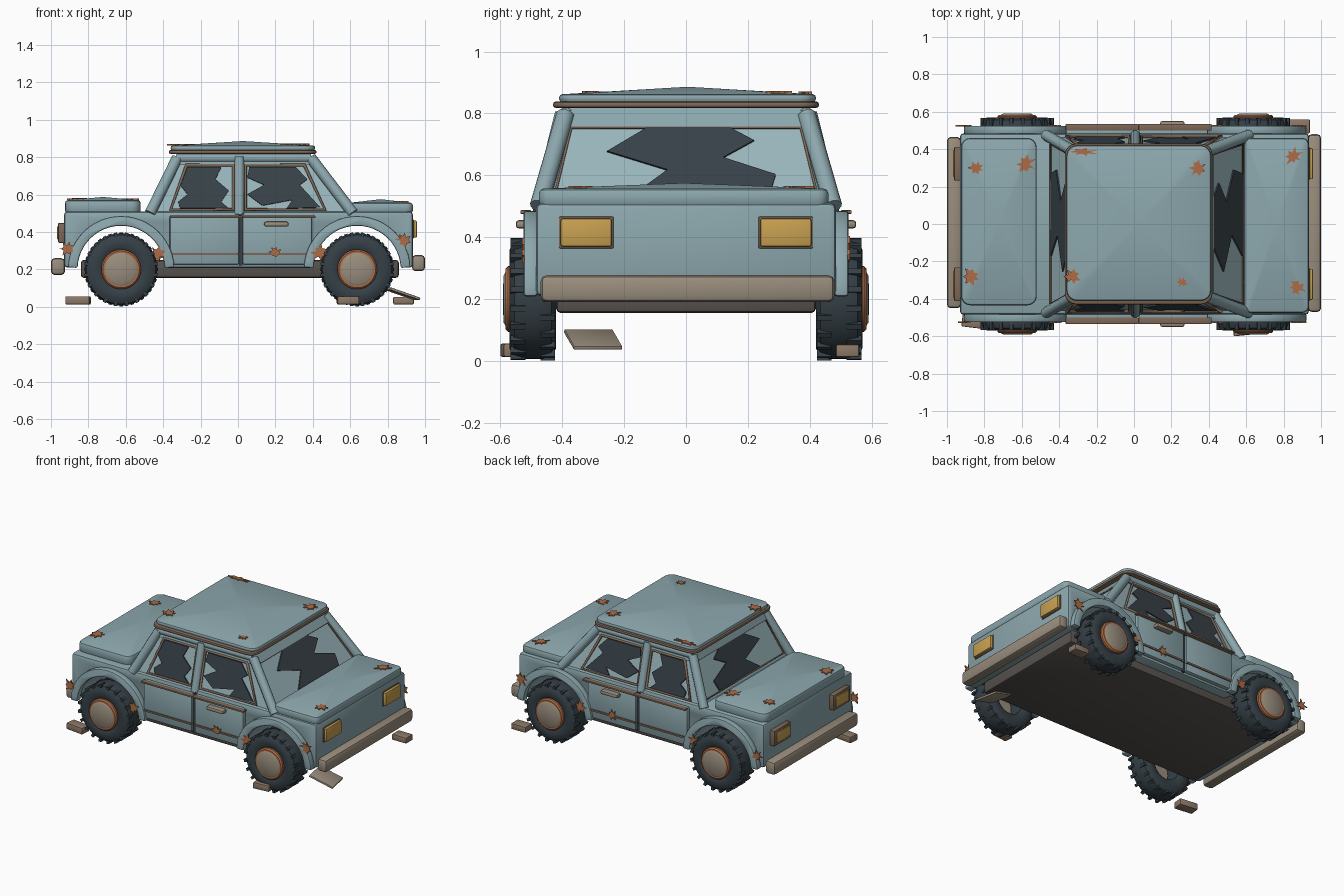
import bpy, bmesh, math, random
from mathutils import Vector, Matrix, Euler

if "Cube" in bpy.data.objects:
    bpy.data.objects.remove(bpy.data.objects["Cube"])

random.seed(4)


def material(name, r, g, b):
    m = bpy.data.materials.new(name)
    m.diffuse_color = [(c / 255) ** 2.2 for c in (r, g, b)] + [1]
    m.use_nodes = True
    m.node_tree.nodes["Principled BSDF"].inputs["Base Color"].default_value = m.diffuse_color
    return m


PAINT = material("faded_blue_paint", 139, 166, 172)
GLASS = material("pale_glass", 152, 180, 186)
HOLE = material("dark_interior", 58, 67, 73)
TIRE = material("rubber", 56, 66, 72)
METAL = material("dull_metal", 152, 140, 124)
TRIM = material("brown_trim", 125, 104, 88)
RUST = material("rust", 172, 108, 72)
LAMP = material("amber_lamp", 200, 160, 82)
UNDER = material("underbody_grey", 88, 84, 80)
BRICK = material("rubble_brown", 140, 120, 103)


def finish(name, bm, mat, bevel=0.0, seg=2, limit=40):
    if bevel:
        bm.normal_update()
        edges = [e for e in bm.edges if len(e.link_faces) == 2
                 and e.calc_face_angle(0) > math.radians(limit)]
        bmesh.ops.bevel(bm, geom=edges, offset=bevel, segments=seg, affect='EDGES', profile=0.5)
    bmesh.ops.recalc_face_normals(bm, faces=bm.faces)
    me = bpy.data.meshes.new(name)
    bm.to_mesh(me)
    bm.free()
    me.materials.append(mat)
    ob = bpy.data.objects.new(name, me)
    bpy.context.collection.objects.link(ob)
    return ob


def box(name, x, y, z, mat, bevel=0.0, rot=(0, 0, 0)):
    """Box from (min, max) ranges, optionally bevelled and turned about its middle."""
    bm = bmesh.new()
    size = [r[1] - r[0] for r in (x, y, z)]
    mid = [(r[0] + r[1]) / 2 for r in (x, y, z)]
    bmesh.ops.create_cube(bm, size=1, matrix=Matrix.Diagonal((*size, 1)))
    ob = finish(name, bm, mat, bevel)
    ob.data.transform(Matrix.Translation(mid) @ Euler(rot).to_matrix().to_4x4())
    return ob


def plate(name, pts, push, mat, bevel=0.0):
    """Flat outline extruded along the vector push."""
    bm = bmesh.new()
    f = bm.faces.new([bm.verts.new(p) for p in pts])
    new = bmesh.ops.extrude_face_region(bm, geom=[f], use_keep_orig=True)
    bmesh.ops.translate(bm, vec=Vector(push),
                        verts=[v for v in new['geom'] if isinstance(v, bmesh.types.BMVert)])
    return finish(name, bm, mat, bevel)


def tube(name, pts, r, mat, cyclic=False):
    cu = bpy.data.curves.new(name, 'CURVE')
    cu.dimensions = '3D'
    cu.bevel_depth, cu.bevel_resolution, cu.use_fill_caps = r, 3, True
    sp = cu.splines.new('POLY')
    sp.points.add(len(pts) - 1)
    for p, c in zip(sp.points, pts):
        p.co = (*c, 1)
    sp.use_cyclic_u = cyclic
    cu.materials.append(mat)
    ob = bpy.data.objects.new(name, cu)
    bpy.context.collection.objects.link(ob)


def lathe(name, profile, x, s, y, z, mat, n=40):
    """Spin a closed (radius, offset) profile about a sideways axle."""
    bm = bmesh.new()
    rings = [[bm.verts.new((x + r * math.cos(a), s * (y + o), z + r * math.sin(a)))
              for r, o in profile] for a in [math.tau * i / n for i in range(n)]]
    m = len(profile)
    for i in range(n):
        a, b = rings[i], rings[(i + 1) % n]
        for j in range(m):
            bm.faces.new((a[j], a[(j + 1) % m], b[(j + 1) % m], b[j]))
    bmesh.ops.remove_doubles(bm, verts=bm.verts, dist=1e-5)
    return finish(name, bm, mat)


def lid(name, x, y, z, peak, mat, corner=0.05):
    """Rounded rectangular slab with a shallow peaked top."""
    outline = []
    for i, (sx, sy) in enumerate(((1, 1), (0, 1), (0, 0), (1, 0))):
        cx = x[sx] + (corner if sx == 0 else -corner)
        cy = y[sy] + (corner if sy == 0 else -corner)
        for k in range(5):
            a = math.pi / 2 * (i + k / 4)
            outline.append((cx + corner * math.cos(a), cy + corner * math.sin(a), z[0]))
    ob = plate(name, outline, (0, 0, z[1] - z[0]), mat, min(0.015, (z[1] - z[0]) * 0.4))
    bm = bmesh.new()
    bm.from_mesh(ob.data)
    top = max(bm.faces, key=lambda f: f.calc_center_median().z)
    mid = bmesh.ops.poke(bm, faces=[top])['verts'][0]
    mid.co.z = peak
    bm.to_mesh(ob.data)
    bm.free()


def rust(mid, axis, r, stretch=1.0):
    """Thin ragged patch facing up ('z') or sideways ('y')."""
    pts = []
    for i in range(14):
        a = math.tau * i / 14
        q = r * (random.uniform(0.75, 1.15) if i % 2 else random.uniform(0.35, 0.65))
        u, v = q * math.cos(a), q * math.sin(a) * stretch
        pts.append(Vector(mid) + (Vector((u, v, -.004)) if axis == 'z' else Vector((u, -.004, v))))
    plate("rust_patch", pts, (0, 0, .009) if axis == 'z' else (0, .008, 0), RUST)


# lower body with wheel arches cut through its outline
AXLES, HUB_Z = (-0.625, 0.637), 0.2


def arc(cx, r, a0, a1, n=18):
    return [(cx + r * math.cos(math.radians(a0 + (a1 - a0) * i / n)),
             HUB_Z + r * math.sin(math.radians(a0 + (a1 - a0) * i / n))) for i in range(n + 1)]


side = [(-.93, .21)] + arc(AXLES[0], .235, 178, 2) + arc(AXLES[1], .235, 178, 2)
side += [(.935, .21), (.935, .51), (-.93, .51)]
plate("lower_body", [(x, -.485, z) for x, z in side], (0, .97, 0), PAINT, .018)
box("underbody", (-.84, .86), (-.42, .42), (.155, .25), UNDER, .015)

# rear lid and front lid, and the roof
lid("left_lid", (-.925, -.52), (-.435, .46), (.5, .57), .587, PAINT)
lid("right_lid", (.59, .935), (-.475, .46), (.5, .557), .575, PAINT, .035)
lid("roof_trim", (-.37, .42), (-.43, .43), (.818, .838), .838, TRIM, .06)
lid("roof", (-.36, .412), (-.41, .42), (.836, .862), .886, PAINT, .055)

# cabin: sloping glass shell
Z0, Z1 = .5, .8


def lerp(a, b, z):
    return a + (b - a) * (z - Z0) / (Z1 - Z0)


def wall(z):
    return lerp(.465, .388, z)


def end(z, s):
    return lerp(.6, .385, z) if s > 0 else lerp(-.455, -.322, z)


def shell(name, za, zb, grow, mat):
    bm = bmesh.new()
    r = [[bm.verts.new((end(z, sx) + sx * grow, sy * (wall(z) + grow), z))
          for sx, sy in ((-1, -1), (1, -1), (1, 1), (-1, 1))] for z in (za, zb)]
    for i in range(4):
        j = (i + 1) % 4
        bm.faces.new((r[0][i], r[0][j], r[1][j], r[1][i]))
    bm.faces.new(r[0])
    bm.faces.new(r[1])
    finish(name, bm, mat)


shell("cabin_glass", .49, .81, 0, GLASS)
shell("cabin_header", .758, .825, .012, PAINT)

# broken openings in the end windows
BREAK = [(-.12, .755), (.135, .755), (.22, .71), (.12, .655), (.29, .6), (.27, .535),
         (-.17, .535), (-.06, .615), (-.255, .675)]
for s in (-1, 1):
    plate("broken_end_window", [(end(z, s), y, z) for y, z in BREAK], (s * .007, 0, .004), HOLE)
    tube("end_window_trim", [(end(z, s) + s * .004, y * wall(z) * .93, z) for y, z in
                             ((-1, .53), (1, .53), (1, .755), (-1, .755))], .006, TRIM, True)

# side details, repeated on both sides
PANES = (((-.36, .52), (-.025, .52), (-.025, .757), (-.275, .757)),
         ((.04, .52), (.465, .52), (.355, .757), (.04, .757)))
CRACKS = (((-.27, .745), (-.09, .745), (-.12, .68), (-.05, .62), (-.09, .56), (-.05, .525),
           (-.31, .525), (-.32, .56), (-.27, .6), (-.31, .65)),
          ((.06, .745), (.31, .745), (.37, .68), (.33, .65), (.44, .53), (.26, .525),
           (.29, .57), (.13, .54), (.05, .6), (.14, .65), (.05, .69)))
for s in (-1, 1):
    for pane, crack, dx in zip(PANES, CRACKS, ((-.365, .005), (.025, .395))):
        tube("window_frame", [(x, s * (wall(z) + .008), z) for x, z in pane], .01, TRIM, True)
        plate("broken_side_window", [(x, s * wall(z), z) for x, z in crack],
              (0, s * .008, .002), HOLE)
        box("door", dx, sorted((s * .47, s * .51)), (.225, .485), PAINT, .01)
        box("door_sill_trim", dx, sorted((s * .5, s * .517)), (.276, .288), TRIM)
        box("door_top_trim", (dx[0], dx[1] + .02), sorted((s * .5, s * .535)), (.475, .487), TRIM, .003)
    box("door_gap", (.005, .025), sorted((s * .48, s * .495)), (.22, .5), HOLE)
    box("door_handle", (.14, .27), sorted((s * .505, s * .55)), (.428, .455), METAL, .01)
    tube("middle_pillar", [(.007, s * .475, .49), (.007, s * .398, .8)], .027, PAINT)
    tube("left_pillar", [(-.47, s * .475, .5), (-.325, s * .39, .795)], .03, PAINT)
    tube("right_pillar", [(.615, s * .475, .5), (.39, s * .39, .795)], .03, PAINT)
    tube("roof_rail", [(-.33, s * .39, .795), (.39, s * .39, .795)], .025, PAINT)

    # wheels and arches
    for cx in AXLES:
        ring = arc(cx, .285, 2, 178, 24) + arc(cx, .233, 178, 2, 24)
        plate("wheel_arch", [(x, s * .48, z) for x, z in ring], (0, s * .045, 0), PAINT, .008)
        lathe("tire", [(.095, -.06), (.12, -.075), (.16, -.075), (.185, -.06), (.194, -.03),
                       (.194, .03), (.185, .06), (.16, .075), (.12, .075), (.095, .06)],
              cx, s, .495, HUB_Z, TIRE)
        lathe("rusty_rim", [(.082, .04), (.106, .04), (.106, .08), (.098, .088), (.082, .088)],
              cx, s, .495, HUB_Z, RUST)
        lathe("hub_cap", [(0, .03), (.088, .03), (.088, .088), (.075, .095), (0, .097)],
              cx, s, .495, HUB_Z, METAL)
        for i in range(20):
            for o in (-.048, .048):
                a = math.tau * (i + (.5 if o > 0 else 0)) / 20
                t = box("tire_tread", (-.009, .009), (-.024, .024), (.176, .198), TIRE)
                t.data.transform(Matrix.Translation((cx, s * (.495 + o), HUB_Z))
                                 @ Matrix.Rotation(a, 4, 'Y'))

    # lamps
    y = sorted((s * .24, s * .405))
    box("right_lamp_frame", (.925, .94), (y[0] - .006, y[1] + .006), (.364, .466), TRIM, .004)
    box("right_lamp", (.93, .957), y, (.37, .46), LAMP, .006)
    box("left_lamp_frame", (-.962, -.92), (y[0] - .008, y[1] + .008), (.342, .448), TRIM, .006)
    box("left_lamp", (-.968, -.93), (y[0] + .012, y[1] - .012), (.36, .43), LAMP, .004)

# bumpers
box("right_bumper", (.93, 1), (-.47, .48), (.19, .277), METAL, .02)
box("left_bumper", (-1, -.925), (-.45, .465), (.17, .26), METAL, .02)

# rust on top panels, then on the sides
for x, y, z, r in ((-.84, .3, .576, .045), (-.58, .32, .573, .05), (-.87, -.28, .575, .05),
                   (.34, .3, .867, .05), (-.33, -.28, .866, .05), (.26, -.31, .867, .03),
                   (.85, .36, .561, .05), (.87, -.34, .561, .05)):
    rust((x, y, z), 'z', r)
rust((-.27, .385, .865), 'z', .08, .3)
for s in (-1, 1):
    for x, z, r, y in ((.885, .36, .045, .526), (.435, .29, .045, .526), (-.91, .31, .04, .526),
                       (.2, .292, .035, .515), (-.43, .28, .045, .526)):
        rust((x, s * y, z), 'y', r)

# loose rubble on the ground
box("brick", (-.92, -.79), (-.555, -.485), (.012, .056), BRICK, .006, (0, 0, -.12))
box("brick", (.53, .645), (-.595, -.535), (.013, .056), BRICK, .006, (0, 0, .1))
box("brick", (.83, .94), (.485, .56), (.013, .053), BRICK, .006)
box("fallen_panel", (.795, .965), (-.38, -.22), (.062, .076), METAL, .004, (0, .33, .2))

# smooth shading with sharp creases
meshes = [o for o in bpy.data.objects if o.type == 'MESH']
for o in meshes:
    o.select_set(True)
bpy.context.view_layer.objects.active = meshes[0]
bpy.ops.object.shade_smooth_by_angle(angle=math.radians(35))
